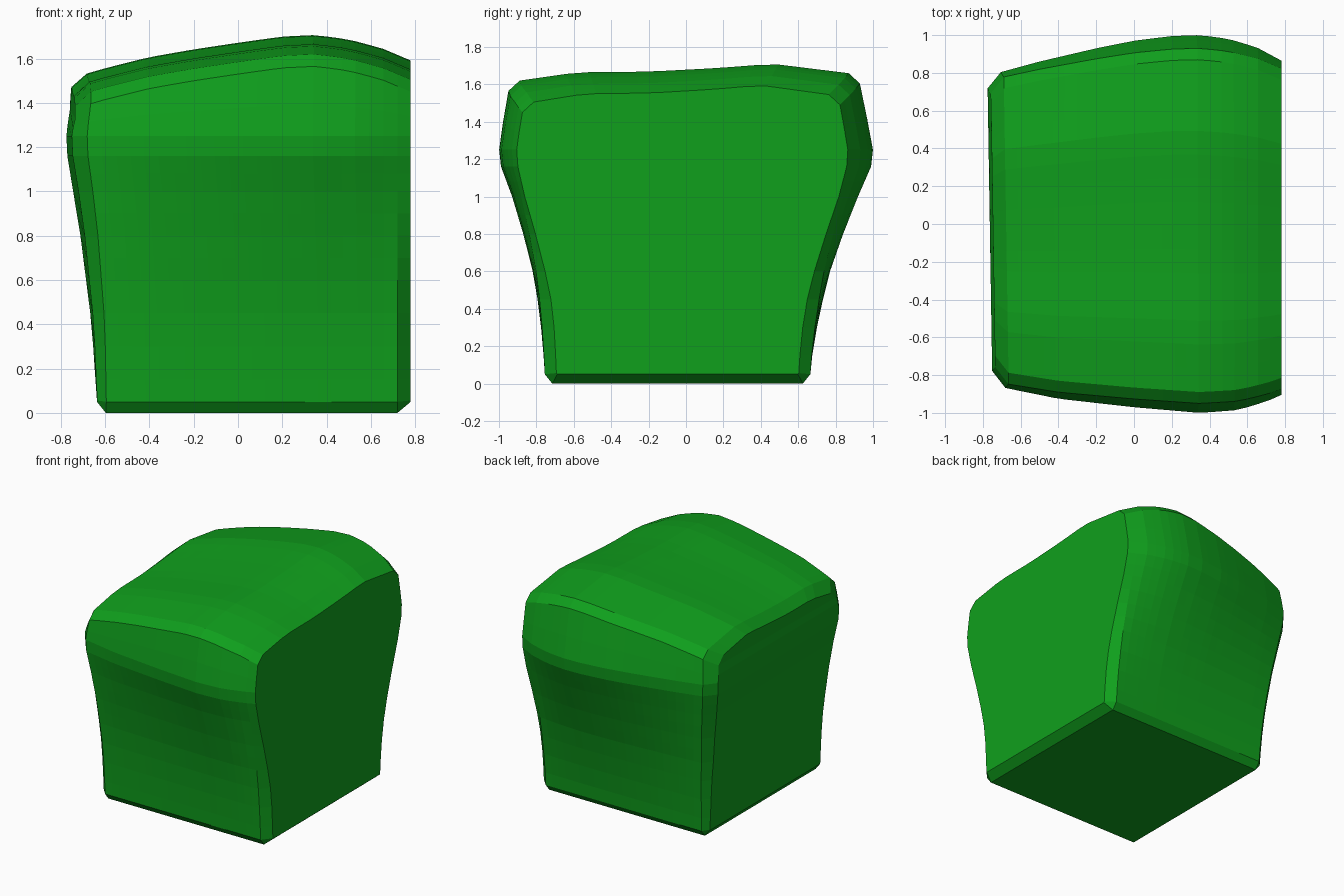
import bpy, bmesh

if "Cube" in bpy.data.objects:
    bpy.data.objects.remove(bpy.data.objects["Cube"])

def interp(tab, v):
    """Piecewise-linear lookup in a list of (key, value) pairs."""
    if v <= tab[0][0]:
        return tab[0][1]
    for (a, p), (b, q) in zip(tab, tab[1:]):
        if v <= b:
            return p + (q - p) * (v - a) / (b - a)
    return tab[-1][1]

# Side profiles (height -> half width) at the fullest section
FRONT = [(0, .715), (.05, .755), (.2, .765), (.4, .785), (.6, .82), (.8, .87),
         (1, .93), (1.16, .99), (1.25, 1), (1.4, .98), (1.58, .95)]
BACK = [(0, .625), (.05, .665), (.2, .68), (.4, .72), (.6, .77), (.8, .84),
        (1, .92), (1.16, .99), (1.25, 1), (1.4, .97), (1.58, .93)]
# Fullness of the bulge along x, as half width at the widest height
FRONT_X = [(-.72, .86), (-.4, .925), (0, .97), (.35, 1), (.55, .985), (.7, .94), (.78, .905)]
BACK_X = [(-.72, .80), (-.5, .86), (-.2, .93), (0, .97), (.2, .995), (.35, 1),
          (.5, .98), (.65, .935), (.78, .865)]
# Left side, and the top along x and across y
LEFT = [(0, -.637), (.05, -.637), (.4, -.66), (.8, -.71), (1.2, -.775), (1.45, -.765), (1.58, -.757)]
RIDGE = [(-.72, 1.525), (-.6, 1.56), (-.4, 1.61), (-.2, 1.645), (0, 1.675), (.2, 1.703),
         (.35, 1.71), (.5, 1.69), (.65, 1.65), (.78, 1.595)]
CROWN = [(-.93, -.09), (-.6, -.045), (-.2, -.042), (.2, -.022), (.5, 0), (.93, -.05)]

LEVELS = [0, .05, .15, .3, .45, .6, .7, .8, .9, 1, 1.08, 1.16, 1.25, 1.4, 1.58]
NL, NT, NX = len(LEVELS), 14, 22
RIGHT = .78

def side_y(sign, x, nom):
    prof, full = (FRONT, FRONT_X) if sign < 0 else (BACK, BACK_X)
    base = prof[1][1]
    k = (interp(full, x) - base) / (1 - base)
    y = interp(prof, nom)
    return sign * (y if nom < .05 else base + (y - base) * k)

def station(i):
    """Closed outline: up the front, across the top, down the back."""
    first, last = i == 0, i == NX + 2
    t = min(max(i - 1, 0), NX) / NX

    def x_at(nom, y):
        left = interp(LEFT, nom) + (.01 - .016 * y) * min(nom, 1)
        if first:
            return left
        if last:
            return RIGHT
        left += .04 + .025 * min(nom, 1.2)
        return left + (RIGHT - .06 - left) * t

    def side(sign, nom):
        x = x_at(nom, sign * .75)
        y = side_y(sign, x, nom)
        cz = interp(RIDGE, x) + interp(CROWN, sign * .93) - .055 - (.05 if first else 0)
        z = nom if nom <= 1.25 else 1.25 + (nom - 1.25) * (cz - 1.25) / .33
        if first:
            y -= sign * (.04 + .035 * min(nom, 1.2))
        if last:
            y -= sign * .062 * min(1, max(0, (1 - nom) / .6))
        if first or last:
            z = max(z, .05 if nom < .05 else .056)
            if nom < .05:
                y += sign * .035
        return (x, y, z)

    front = [side(-1, n) for n in LEVELS]
    back = [side(1, n) for n in LEVELS]
    y0, y1 = front[-1][1] + .06, back[-1][1] - .06
    top = []
    for j in range(NT + 1):
        f = j / NT
        y = y0 + (y1 - y0) * f
        x = x_at(1.58, y)
        z = interp(RIDGE, x) + interp(CROWN, -.93 + 1.86 * f) - (.05 if first else 0)
        top.append((x, y, z))
    return front + top + back[::-1]

# Block lofted along x, with end caps
bm = bmesh.new()
rings = [[bm.verts.new(p) for p in station(i)] for i in range(NX + 3)]
n = len(rings[0])
for a, b in zip(rings, rings[1:]):
    for j in range(n):
        k = (j + 1) % n
        bm.faces.new((a[j], a[k], b[k], b[j]))
bm.faces.new(rings[-1])
left = rings[0]
for j in range(NL - 1):
    bm.faces.new((left[j], left[j + 1], left[n - 2 - j], left[n - 1 - j]))
bm.faces.new(left[NL - 1:n - NL + 1])
bmesh.ops.recalc_face_normals(bm, faces=bm.faces)

mesh = bpy.data.meshes.new("hedge_block")
bm.to_mesh(mesh)
bm.free()
block = bpy.data.objects.new("hedge_block", mesh)
bpy.context.collection.objects.link(block)

green = bpy.data.materials.new("leaf_green")
green.diffuse_color = (.005, .35, .012, 1)
green.use_nodes = True
green.node_tree.nodes["Principled BSDF"].inputs["Base Color"].default_value = green.diffuse_color
mesh.materials.append(green)
